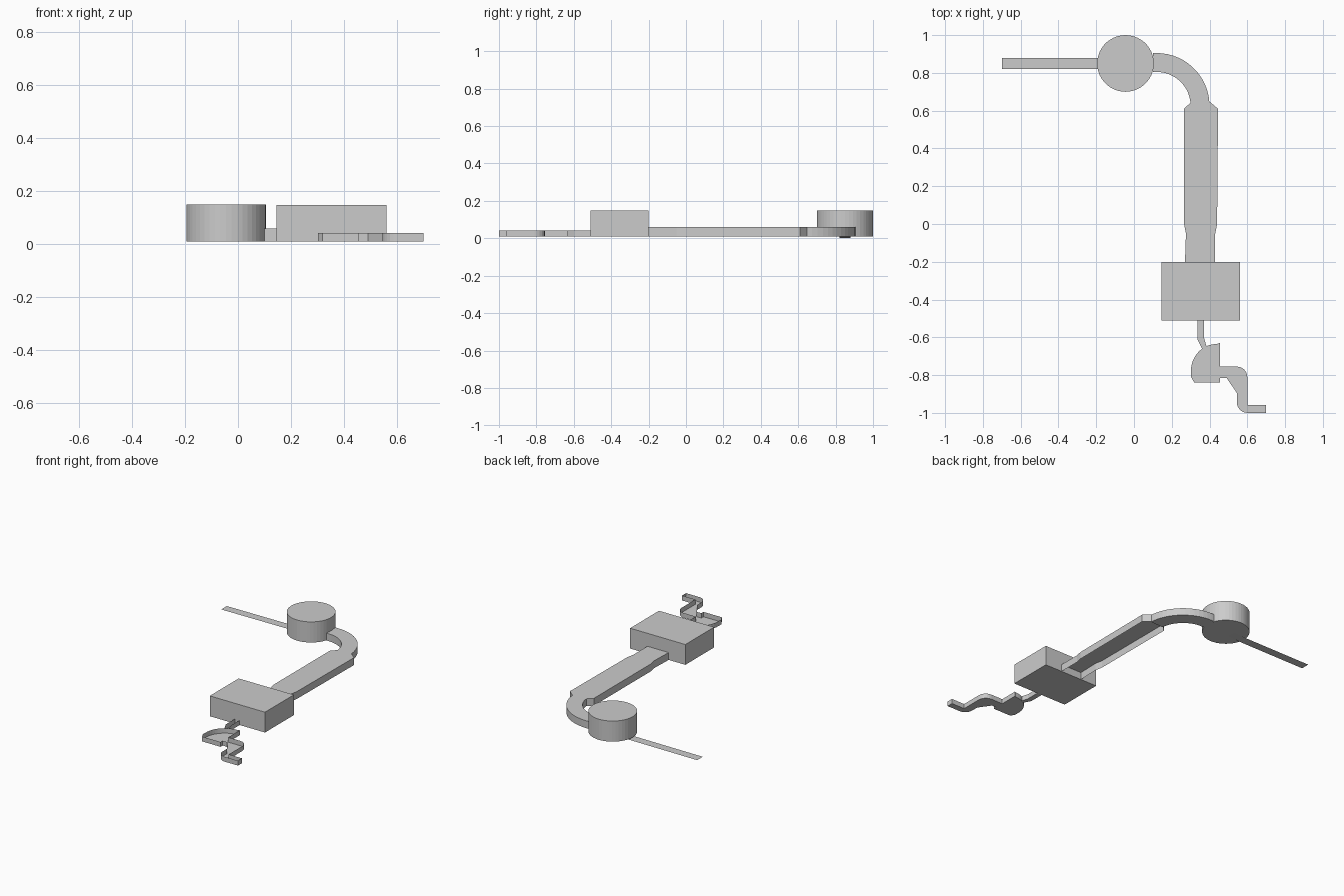
import bpy, bmesh
from math import sin, cos, radians

if "Cube" in bpy.data.objects:
    bpy.data.objects.remove(bpy.data.objects["Cube"])


def arc(cx, cy, rx, ry, a0, a1, n):
    """Points along an elliptical arc, angles in degrees."""
    return [(cx + rx * cos(radians(a0 + (a1 - a0) * i / n)),
             cy + ry * sin(radians(a0 + (a1 - a0) * i / n))) for i in range(n + 1)]


def shell(name, outline, z0, z1, roof=True, floor=True, open_edges=()):
    """Walls around an outline with optional roof and floor; open_edges get no wall."""
    bm = bmesh.new()
    low = [bm.verts.new((x, y, z0)) for x, y in outline]
    high = [bm.verts.new((x, y, z1)) for x, y in outline]
    n = len(outline)
    for i in range(n):
        if i not in [e % n for e in open_edges]:
            j = (i + 1) % n
            bm.faces.new((low[i], low[j], high[j], high[i]))
    if roof:
        bm.faces.new(high)
    if floor:
        bm.faces.new(low[::-1])
    me = bpy.data.meshes.new(name)
    bm.to_mesh(me)
    bm.free()
    ob = bpy.data.objects.new(name, me)
    bpy.context.collection.objects.link(ob)
    return ob


Z = 0.01

# Round chamber
bpy.ops.mesh.primitive_cylinder_add(vertices=44, radius=0.15, depth=0.14,
                                    location=(-0.045, 0.85, Z + 0.07))
bpy.context.object.name = "round_chamber"

# Flat entrance strip, its inner end rising to the chamber floor
bm = bmesh.new()
rows = [[bm.verts.new((x, y, z)) for y in (0.82, 0.88)]
        for x, z in ((-0.70, 0.001), (-0.19, 0.003), (-0.09, Z))]
for a, b in zip(rows, rows[1:]):
    bm.faces.new((a[0], b[0], b[1], a[1]))
me = bpy.data.meshes.new("entrance_strip")
bm.to_mesh(me)
bm.free()
bpy.context.collection.objects.link(bpy.data.objects.new("entrance_strip", me))

# Curved passage, counter-clockwise outline with open ends
outer = arc(0.12, 0.625, 0.28, 0.28, 4, 90, 14) + [(0.10, 0.905)]
inner = [(0.10, 0.805)] + arc(0.12, 0.625, 0.18, 0.18, 90, 4, 14)
shell("curved_passage", outer + inner, Z, 0.06,
      open_edges=(len(outer) - 1, -1))

# Long passage: roof and walls, open underneath
long_outline = [(0.43, -0.20), (0.43, -0.05), (0.44, 0.0), (0.445, 0.61),
                (0.40, 0.648), (0.305, 0.648), (0.265, 0.61), (0.265, 0.0),
                (0.275, -0.05), (0.27, -0.20)]
shell("long_passage", long_outline, Z, 0.06, floor=False, open_edges=(4, -1))

# Square hall
shell("square_hall", [(0.145, -0.51), (0.56, -0.51), (0.56, -0.20), (0.145, -0.20)],
      Z, 0.148)

# Narrow open-topped channel leaving the hall
shell("narrow_channel", [(0.37, -0.51), (0.335, -0.51), (0.335, -0.61),
                         (0.365, -0.668), (0.385, -0.652), (0.37, -0.60)],
      Z, 0.043, roof=False, open_edges=(0, 3))

# Half-round open-topped basin
basin = ([(0.455, -0.63)] + arc(0.44, -0.775, 0.138, 0.14, 90, 180, 12)
         + [(0.302, -0.81), (0.318, -0.838), (0.455, -0.838),
            (0.455, -0.815), (0.455, -0.755)])
shell("half_round_basin", basin, Z, 0.043, roof=False,
      open_edges=(len(basin) - 2,))

# Winding open-topped outlet channel
outlet = ([(0.455, -0.815), (0.49, -0.815), (0.545, -0.895)]
          + arc(0.60, -0.945, 0.055, 0.055, 180, 270, 6)
          + [(0.70, -1.0), (0.70, -0.957), (0.60, -0.957)]
          + arc(0.545, -0.81, 0.055, 0.055, 0, 90, 6)
          + [(0.455, -0.755)])
shell("outlet_channel", outlet, Z, 0.043, roof=False, open_edges=(-1,))
